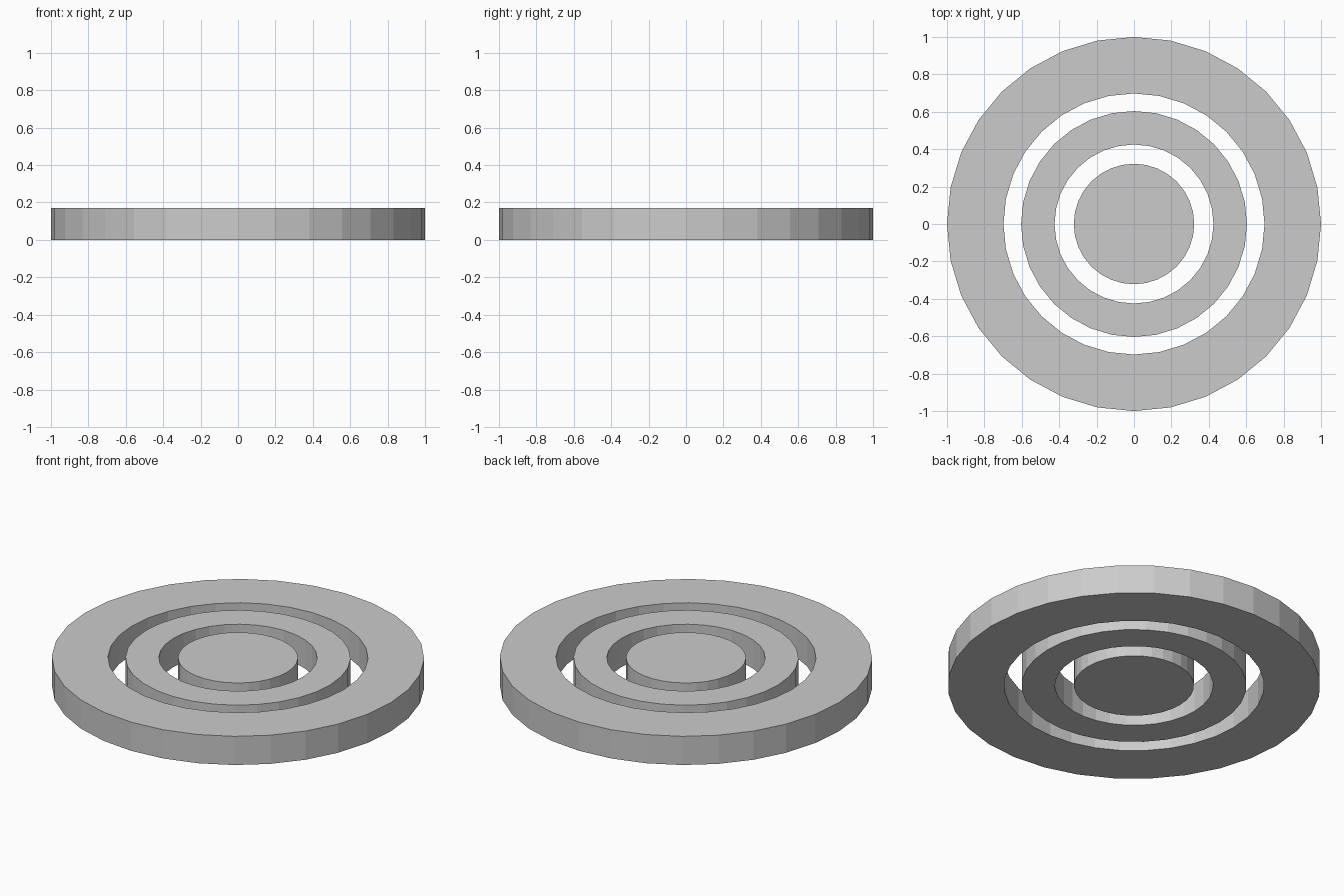
import bpy
import bmesh
from math import cos, sin, tau

if "Cube" in bpy.data.objects:
    bpy.data.objects.remove(bpy.data.objects["Cube"])

SIDES = 32
HEIGHT = 0.17


def lathe(name, profile):
    """Revolve a closed (radius, z) profile; points at radius 0 become poles left open."""
    bm = bmesh.new()
    loops = []
    for r, z in profile:
        loops.append([bm.verts.new((r * cos(tau * i / SIDES), r * sin(tau * i / SIDES), z))
                      for i in range(SIDES)])
    n = len(loops)
    for a in range(n):
        lo, hi = loops[a], loops[(a + 1) % n]
        for i in range(SIDES):
            j = (i + 1) % SIDES
            bm.faces.new((lo[i], lo[j], hi[j], hi[i]))
    bmesh.ops.recalc_face_normals(bm, faces=bm.faces)
    mesh = bpy.data.meshes.new(name)
    bm.to_mesh(mesh)
    bm.free()
    obj = bpy.data.objects.new(name, mesh)
    bpy.context.collection.objects.link(obj)
    return obj


def ring(name, inner, outer):
    return lathe(name, [(inner, 0), (outer, 0), (outer, HEIGHT), (inner, HEIGHT)])


# Two concentric flat rings
ring("outer_ring", 0.698, 1.0)
ring("middle_ring", 0.425, 0.604)

# Solid disc in the centre
bpy.ops.mesh.primitive_cylinder_add(vertices=SIDES, radius=0.322, depth=HEIGHT,
                                    location=(0, 0, HEIGHT / 2))
bpy.context.object.name = "centre_disc"
